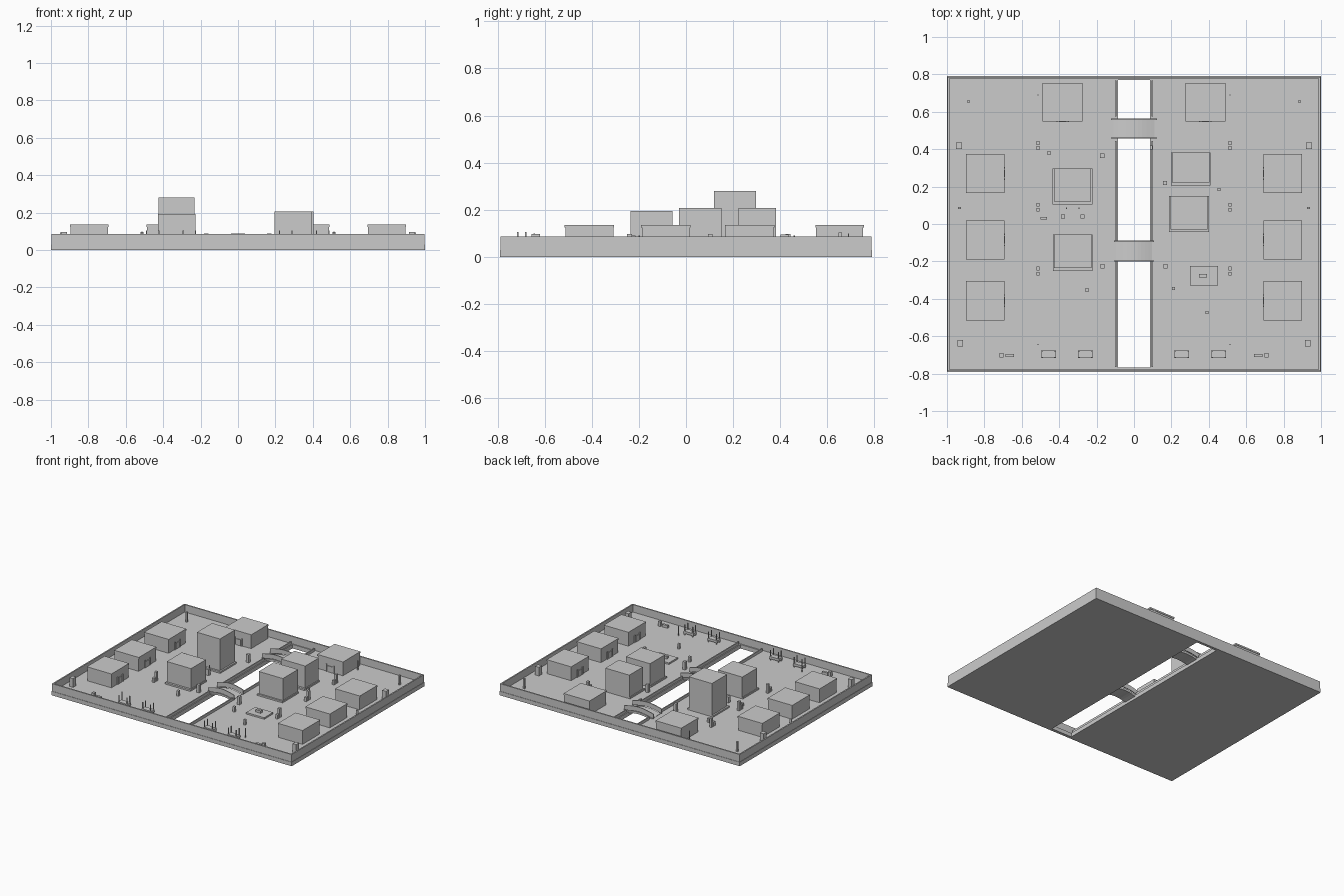
import bpy, bmesh, math

if "Cube" in bpy.data.objects:
    bpy.data.objects.remove(bpy.data.objects["Cube"])

FLOOR, TOP = 0.03, 0.086


def build(name, boxes):
    """One object made of boxes given as (x0, x1, y0, y1, z0, z1)."""
    bm = bmesh.new()
    for x0, x1, y0, y1, z0, z1 in boxes:
        r = bmesh.ops.create_cube(bm, size=1)
        for v in r["verts"]:
            v.co.x = (x0 + x1) / 2 + v.co.x * (x1 - x0)
            v.co.y = (y0 + y1) / 2 + v.co.y * (y1 - y0)
            v.co.z = (z0 + z1) / 2 + v.co.z * (z1 - z0)
    me = bpy.data.meshes.new(name)
    bm.to_mesh(me)
    bm.free()
    ob = bpy.data.objects.new(name, me)
    bpy.context.collection.objects.link(ob)
    return ob


def cbox(x, y, w, d, z0, z1):
    return (x - w / 2, x + w / 2, y - d / 2, y + d / 2, z0, z1)


def arch(name, y0, y1, half, rise, thick, z):
    """Arched strip spanning x, extruded along y."""
    bm = bmesh.new()
    n = 10
    xs = [half * (2 * i / n - 1) for i in range(n + 1)]
    up = [(x, z + rise * math.cos(math.pi * x / (2 * half))) for x in xs]
    pts = up + [(x, h - thick) for x, h in reversed(up)]
    face = bm.faces.new([bm.verts.new((x, y0, h)) for x, h in pts])
    ext = bmesh.ops.extrude_face_region(bm, geom=[face])
    for v in ext["geom"]:
        if isinstance(v, bmesh.types.BMVert):
            v.co.y = y1
    bmesh.ops.recalc_face_normals(bm, faces=bm.faces)
    me = bpy.data.meshes.new(name)
    bm.to_mesh(me)
    bm.free()
    ob = bpy.data.objects.new(name, me)
    bpy.context.collection.objects.link(ob)
    return ob


# Ground slab with an open river slot
build("ground_slab", [
    (-1, -0.086, -0.79, 0.79, 0, FLOOR), (0.086, 1, -0.79, 0.79, 0, FLOOR),
    (-0.086, 0.086, -0.79, -0.768, 0, FLOOR), (-0.086, 0.086, 0.77, 0.79, 0, FLOOR)])

# Boundary wall
build("boundary_wall", [
    (-0.997, 0.997, -0.787, -0.777, FLOOR, TOP), (-0.997, 0.997, 0.777, 0.787, FLOOR, TOP),
    (-0.997, -0.987, -0.777, 0.777, FLOOR, TOP), (0.987, 0.997, -0.777, 0.777, FLOOR, TOP)])

# River bank curbs, broken at the bridges
for side, s in (("left", -1), ("right", 1)):
    build(f"river_curb_{side}", [cbox(s * 0.097, (a + b) / 2, 0.008, b - a, FLOOR, 0.05)
          for a, b in ((-0.765, -0.2), (-0.09, 0.445), (0.575, 0.768))])

# Bridges with arched parapets
for i, (y0, y1, half) in enumerate(((0.46, 0.56, 0.122), (-0.198, -0.092, 0.108))):
    arch(f"bridge_deck_{i}", y0, y1, half - 0.012, 0.018, 0.015, 0.032)
    for j, y in enumerate((y0, y1)):
        arch(f"bridge_parapet_{i}_{j}", y - 0.003, y + 0.003, half, 0.02, 0.035, 0.07)


# Small houses: body, flat roof and framed doorway
def house(name, x, y, w, d, dx, dy):
    door, tx, ty = [], abs(dy), abs(dx)
    ex, ey = x + dx * w / 2, y + dy * d / 2
    for k in (-0.03, 0.03):
        door.append(cbox(ex + tx * k, ey + ty * k, 0.007, 0.007, FLOOR, 0.085))
    door.append(cbox(ex, ey, 0.005 + tx * 0.035, 0.005 + ty * 0.035, FLOOR, 0.075))
    build(name + "_doorway", door)
    build(name + "_body", [cbox(x, y, w - 0.006, d - 0.006, FLOOR, 0.126)])
    build(name + "_roof", [cbox(x, y, w, d, 0.124, 0.136)])


for s in (-1, 1):
    for i, y in enumerate((0.27, -0.085, -0.41)):
        house(f"side_house_{s}_{i}", s * 0.795, y, 0.205, 0.21, -s, 0)
    house(f"back_house_{s}", s * 0.382, 0.652, 0.215, 0.206, 0, -1)

# Central towers on thin plinths
for i, (x0, x1, y0, y1, z, px, py) in enumerate((
        (-0.424, -0.233, 0.118, 0.298, 0.28, 0.012, 0.014),
        (-0.428, -0.226, -0.235, -0.057, 0.194, 0.005, 0.016),
        (0.204, 0.404, 0.222, 0.382, 0.207, 0.006, 0.016),
        (0.194, 0.394, -0.03, 0.15, 0.207, 0.006, 0.012))):
    build(f"tower_{i}", [(x0, x1, y0, y1, FLOOR, z)])
    build(f"tower_plinth_{i}", [(x0 - px, x1 + px, y0 - py, y1, FLOOR, 0.042)])

# Entrance posts and planters before the tallest tower
build("tower_entrance_posts", [cbox(x, 0.084, 0.006, 0.006, FLOOR, 0.08) for x in (-0.36, -0.295)])
build("tower_planters", [cbox(x, 0.04, 0.022, 0.022, FLOOR, 0.075) for x in (-0.38, -0.275)])

# Plaza platform
build("plaza_platform", [cbox(0.374, -0.277, 0.15, 0.106, FLOOR, 0.042)])
build("plaza_block", [cbox(0.368, -0.277, 0.042, 0.02, 0.042, 0.06)])

# Market stalls along the front
for i, x in enumerate((-0.457, -0.26, 0.255, 0.453)):
    legs = [cbox(x + a, -0.697 + b, 0.006, 0.006, FLOOR, 0.106)
            for a in (-0.033, 0.033) for b in (-0.017, 0.017)]
    build(f"stall_{i}", legs + [cbox(x, -0.697, 0.08, 0.04, 0.04, 0.058)])

# Mirrored street furniture
for s in (-1, 1):
    build(f"street_lamps_{s}", [cbox(s * 0.513, y, 0.006, 0.006, FLOOR, 0.1) for y in (0.69, -0.645)])
    build(f"street_boxes_{s}", [cbox(s * 0.513, y + k, 0.018, 0.021, FLOOR, h)
          for y in (0.42, 0.09, -0.252) for k, h in ((-0.014, 0.062), (0.013, 0.098))])
    build(f"edge_posts_{s}", [cbox(s * 0.885, 0.655, 0.011, 0.014, FLOOR, 0.104),
                              cbox(s * 0.933, 0.086, 0.014, 0.01, FLOOR, 0.07)])
    build(f"edge_kiosks_{s}", [cbox(s * 0.935, 0.418, 0.032, 0.034, FLOOR, 0.095),
                               cbox(s * 0.928, -0.638, 0.03, 0.036, FLOOR, 0.096)])
    build(f"front_bench_{s}", [cbox(s * 0.665, -0.704, 0.046, 0.016, FLOOR, 0.05),
                               cbox(s * 0.708, -0.702, 0.02, 0.022, FLOOR, 0.065)])
    build(f"river_post_{s}", [cbox(s * 0.168, -0.226, 0.02, 0.022, FLOOR, 0.09)])

# Single street boxes
for i, (x, y, w, d, h) in enumerate((
        (-0.455, 0.38, 0.02, 0.016, 0.06), (-0.17, 0.365, 0.022, 0.022, 0.09),
        (0.092, 0.41, 0.014, 0.022, 0.07), (0.165, 0.22, 0.022, 0.022, 0.09),
        (0.455, 0.185, 0.016, 0.016, 0.07), (-0.482, 0.03, 0.036, 0.014, 0.05),
        (-0.25, -0.353, 0.016, 0.02, 0.07), (0.21, -0.344, 0.016, 0.016, 0.07),
        (0.39, -0.474, 0.014, 0.016, 0.07))):
    build(f"street_box_{i}", [cbox(x, y, w, d, FLOOR, h)])
